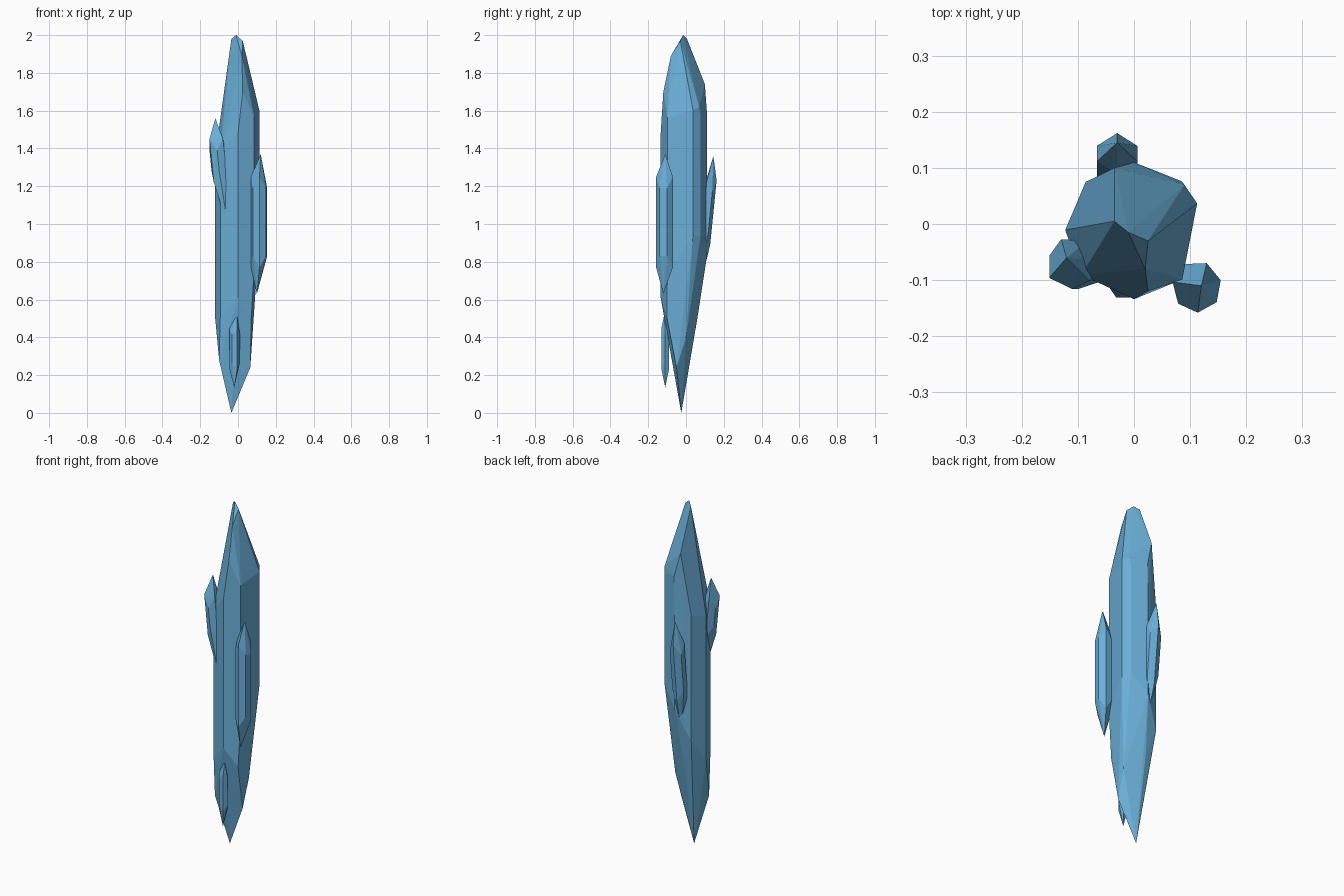
import bpy, bmesh
from math import cos, sin, radians
from mathutils import Vector

cube = bpy.data.objects.get("Cube")
if cube:
    bpy.data.objects.remove(cube, do_unlink=True)

ice = bpy.data.materials.new("ice_blue")
ice.use_nodes = True
colour = (0.145, 0.43, 0.69, 1)
ice.diffuse_color = colour
ice.node_tree.nodes["Principled BSDF"].inputs["Base Color"].default_value = colour


def build_crystal(name, points):
    """Wrap the corner points in a closed, flat-faceted crystal."""
    bm = bmesh.new()
    for point in points:
        bm.verts.new(point)
    bmesh.ops.convex_hull(bm, input=bm.verts[:])
    loose = [vert for vert in bm.verts if not vert.link_faces]
    bmesh.ops.delete(bm, geom=loose, context="VERTS")
    bmesh.ops.dissolve_limit(bm, angle_limit=radians(3),
                             verts=bm.verts[:], edges=bm.edges[:])
    bmesh.ops.recalc_face_normals(bm, faces=bm.faces[:])
    mesh = bpy.data.meshes.new(name)
    bm.to_mesh(mesh)
    bm.free()
    mesh.materials.append(ice)
    crystal = bpy.data.objects.new(name, mesh)
    bpy.context.collection.objects.link(crystal)


def main_columns(angles):
    """Upright edges of the large crystal, wider at the front,
    with shoulders that rise and fall around the axis."""
    corners = []
    for angle in map(radians, angles):
        radius = 0.122 - 0.012 * sin(angle)
        low = 0.72 + 0.22 * cos(angle - radians(30))
        high = 1.48 + 0.13 * cos(angle)
        for z in (low, high):
            corners.append(Vector((radius * cos(angle), radius * sin(angle), z)))
    return corners


def side_crystal(name, centre, radius, sides, turn, low, high, top, bottom,
                 lean=(0, 0), stagger=0.03):
    """Small crystal: even columns with staggered shoulders,
    leaning with height and closed by a point at each end."""
    corners = [Vector(top), Vector(bottom)]
    for i in range(sides):
        angle = radians(turn + 360 * i / sides)
        shift = stagger if i % 2 else -stagger
        for z in (low - shift, high + shift):
            rise = z - high
            corners.append(Vector((centre[0] + radius[0] * cos(angle) + lean[0] * rise,
                                   centre[1] + radius[1] * sin(angle) + lean[1] * rise,
                                   z)))
    build_crystal(name, corners)


# Large central crystal: columns, slanted crown ridge and narrow root
columns = main_columns((18, 42, 92, 139, 185, 224, 270, 311))
peak = Vector((-0.01, -0.015, 2))
crown = [peak,
         peak + Vector((-0.025, 0.02, -0.02)),
         peak + Vector((0.035, -0.015, -0.03)),
         peak + Vector((0.03, -0.065, -0.11)),
         peak + Vector((0.035, -0.105, -0.3)),
         peak + Vector((-0.025, 0.115, -0.26)),
         Vector((0.09, 0.07, 1.62)),
         Vector((0, 0.11, 1.6))]
root = [Vector((-0.035, -0.025, 0)),
        Vector((0.065, -0.05, 0.24)),
        Vector((0.07, 0, 0.4)),
        Vector((0.07, -0.1, 0.5)),
        Vector((-0.1, -0.07, 0.28)),
        Vector((-0.03, 0.06, 0.5))]
build_crystal("main_crystal", columns + crown + root)

# Side crystal at the front on the +x side
side_crystal("left_crystal", centre=(0.112, -0.112), radius=(0.044, 0.046),
             sides=7, turn=15, low=0.8, high=1.22,
             top=(0.12, -0.11, 1.37), bottom=(0.1, -0.12, 0.63))

# High crystal at the front on the -x side
side_crystal("right_crystal", centre=(-0.11, -0.07), radius=(0.046, 0.046),
             sides=7, turn=60, low=1.25, high=1.42,
             top=(-0.12, -0.06, 1.56), bottom=(-0.055, -0.1, 1),
             lean=(-0.1, 0))

# Leaning crystal at the back
side_crystal("back_crystal", centre=(-0.03, 0.125), radius=(0.042, 0.034),
             sides=6, turn=30, low=0.92, high=1.2,
             top=(-0.03, 0.145, 1.36), bottom=(-0.02, 0.07, 0.65),
             lean=(0, 0.1))

# Small low crystal at the front
side_crystal("low_front_crystal", centre=(-0.018, -0.11), radius=(0.028, 0.024),
             sides=6, turn=0, low=0.25, high=0.43, stagger=0.015,
             top=(-0.005, -0.115, 0.52), bottom=(-0.02, -0.11, 0.135))
